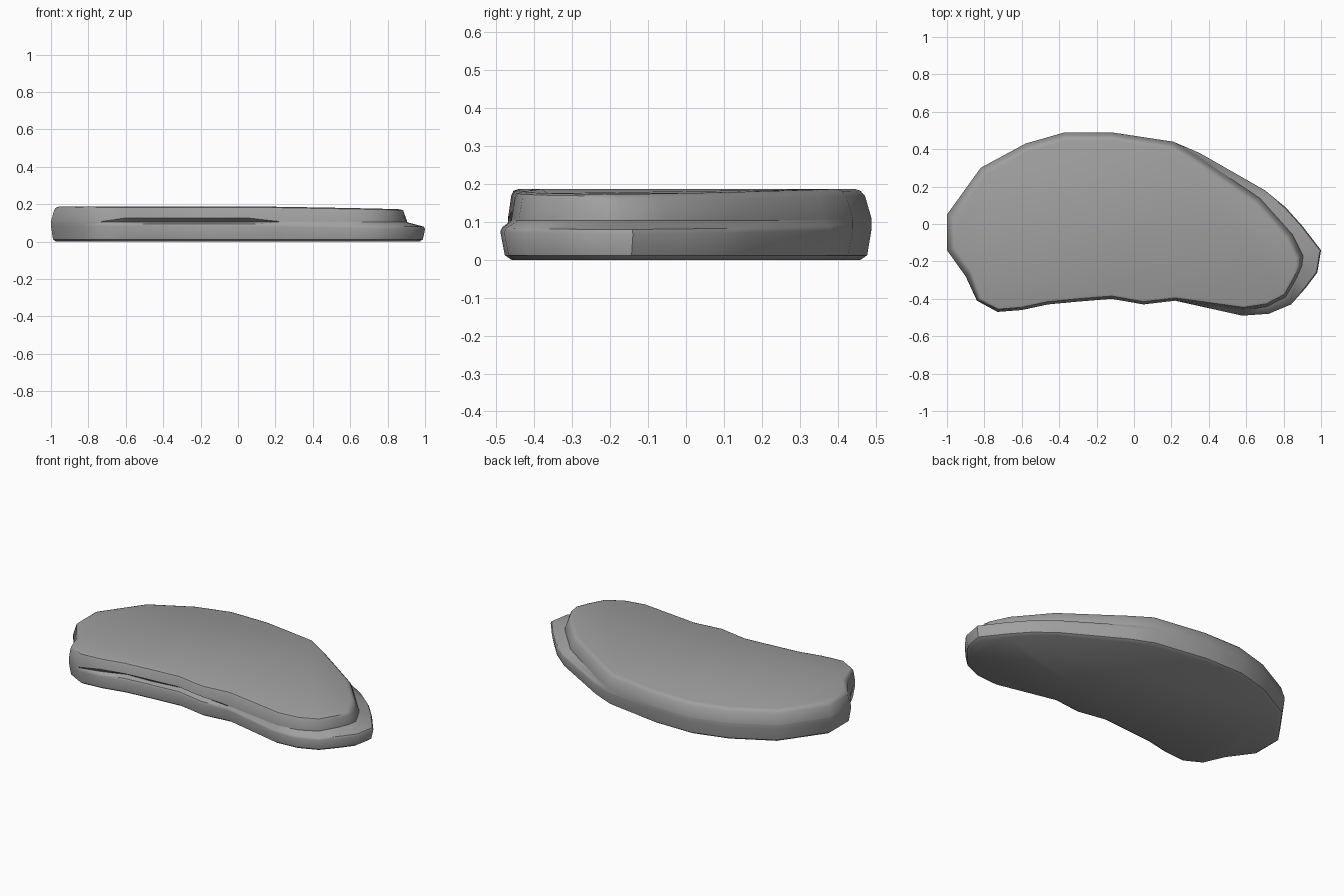
import bpy, bmesh, math
from mathutils import Vector

cube = bpy.data.objects.get("Cube")
if cube:
    bpy.data.objects.remove(cube)

stone = bpy.data.materials.new("stone grey")
stone.use_nodes = True
GREY = (0.35, 0.35, 0.35, 1)
stone.diffuse_color = GREY
stone.node_tree.nodes["Principled BSDF"].inputs["Base Color"].default_value = GREY

# Outline, counterclockwise: x, y, ledge width, depth of the cleft between layers
OUTLINE = [
    (1, -.14, .10, 0), (.9, -.01, .07, 0), (.81, .09, .07, 0), (.7, .18, .05, 0),
    (.35, .38, .02, 0), (.21, .44, 0, 0), (-.12, .49, 0, 0), (-.37, .49, 0, 0),
    (-.58, .43, 0, 0), (-.82, .3, 0, 0), (-1, .05, 0, 0), (-1, -.14, 0, 0),
    (-.9, -.28, 0, 0), (-.84, -.41, 0, 0), (-.73, -.47, 0, 0), (-.6, -.46, 0, .02),
    (-.46, -.43, 0, .04), (-.3, -.415, 0, .03), (-.12, -.4, 0, .04), (.05, -.43, 0, .04),
    (.22, -.41, 0, 0), (.58, -.49, .03, 0), (.72, -.48, .04, 0), (.84, -.43, .05, 0),
    (.92, -.34, .07, 0), (.98, -.26, .09, 0),
]
COUNT = len(OUTLINE)


def inward(i):
    """Unit direction into the slab at an outline corner."""
    before, after = OUTLINE[i - 1], OUTLINE[(i + 1) % COUNT]
    along = Vector((after[0] - before[0], after[1] - before[1])).normalized()
    return Vector((-along.y, along.x))


def section(i):
    """Wall profile at an outline corner, from the underside to the top rim."""
    x, y, ledge, cleft = OUTLINE[i]
    n = inward(i)
    lean = .03 if n.y < 0 or x < -.85 else .015
    top = .187 - .018 * max(0, x - .2)
    belt = .095 - .015 * max(0, x)
    lip = .127 if cleft else .108
    profile = [
        (.03, 0), (.012, .012), (0, belt - .012), (.006 if ledge or cleft else 0, belt),
        (ledge + cleft, .104), (ledge, lip),
        (ledge + lean * .6, top - .018), (ledge + lean, top - .005), (ledge + lean + .014, top),
    ]
    return [(x + n.x * d, y + n.y * d, z) for d, z in profile]


# Stone slab: wall sections bridged around the outline, capped top and bottom
bm = bmesh.new()
columns = [[bm.verts.new(p) for p in section(i)] for i in range(COUNT)]
for i, left in enumerate(columns):
    right = columns[(i + 1) % COUNT]
    for k in range(len(left) - 1):
        bm.faces.new((left[k], right[k], right[k + 1], left[k + 1]))
bm.faces.new([c[-1] for c in columns])
bm.faces.new([c[0] for c in reversed(columns)])
bmesh.ops.recalc_face_normals(bm, faces=bm.faces)

mesh = bpy.data.meshes.new("stone_slab")
bm.to_mesh(mesh)
bm.free()
mesh.materials.append(stone)
slab = bpy.data.objects.new("stone_slab", mesh)
bpy.context.collection.objects.link(slab)
bpy.context.view_layer.objects.active = slab
slab.select_set(True)
bpy.ops.object.shade_smooth_by_angle(angle=math.radians(40))
